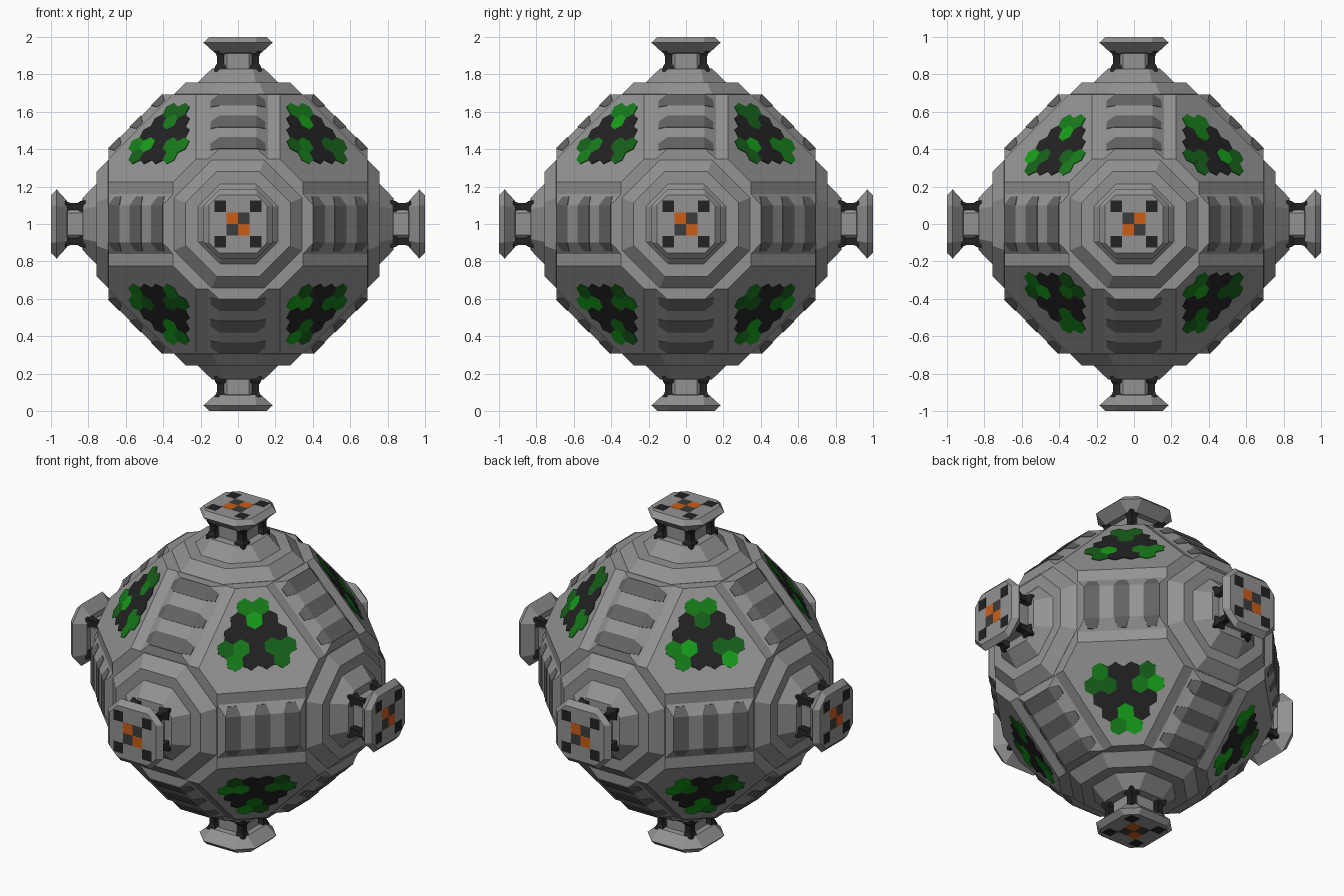
import bpy, bmesh, random
from itertools import permutations, product
from math import sqrt, sin, cos, pi
from mathutils import Matrix, Vector

if "Cube" in bpy.data.objects:
    bpy.data.objects.remove(bpy.data.objects["Cube"])

random.seed(4)
CENTRE = Vector((0, 0, 1))
X, Y, Z = Vector((1, 0, 0)), Vector((0, 1, 0)), Vector((0, 0, 1))


def material(name, r, g, b):
    m = bpy.data.materials.new(name)
    m.diffuse_color = (r, g, b, 1)
    m.use_nodes = True
    m.node_tree.nodes["Principled BSDF"].inputs["Base Color"].default_value = m.diffuse_color
    return m


GREY = material("hull_grey", .29, .29, .29)
RIB = material("rib_grey", .125, .125, .125)
DARK = material("dark_grey", .045, .045, .045)
BLACK = material("black", .016, .016, .016)
ORANGE = material("orange", .6, .11, .008)
GREENS = [material("green_%d" % i, .008, g, .01) for i, g in enumerate((.12, .2, .34))]


def frame(x, z):
    """Matrix about the body centre with the given local x and z directions."""
    x, z = x.normalized(), z.normalized()
    y = z.cross(x)
    m = Matrix((x, y, z)).transposed().to_4x4()
    m.translation = CENTRE
    return m


def hull(bm, m, points, mat=0):
    vs = [bm.verts.new(m @ Vector(p)) for p in points]
    res = bmesh.ops.convex_hull(bm, input=vs)
    for f in res["geom"]:
        if isinstance(f, bmesh.types.BMFace):
            f.material_index = mat


def box(bm, m, x0, x1, y0, y1, z0, z1, mat=0):
    hull(bm, m, list(product((x0, x1), (y0, y1), (z0, z1))), mat)


def loft(bm, m, rings):
    """Skin a stack of equal-sized rings and cap both ends."""
    loops = [[bm.verts.new(m @ Vector(p)) for p in ring] for ring in rings]
    n = len(loops[0])
    for a, b in zip(loops, loops[1:]):
        for i in range(n):
            bm.faces.new((a[i], a[(i + 1) % n], b[(i + 1) % n], b[i]))
    bm.faces.new(loops[0][::-1])
    bm.faces.new(loops[-1])


def octagon(r, h, z):
    return [(r, -h, z), (r, h, z), (h, r, z), (-h, r, z),
            (-r, h, z), (-r, -h, z), (-h, -r, z), (h, -r, z)]


def finish(bm, name, mats):
    bmesh.ops.dissolve_limit(bm, angle_limit=.005, verts=bm.verts, edges=bm.edges,
                             delimit={'MATERIAL'})
    bmesh.ops.recalc_face_normals(bm, faces=bm.faces)
    me = bpy.data.meshes.new(name)
    bm.to_mesh(me)
    bm.free()
    for mat in mats:
        me.materials.append(mat)
    ob = bpy.data.objects.new(name, me)
    bpy.context.collection.objects.link(ob)


# Main hull: cube, octahedron and edge faces in one convex solid
bm = bmesh.new()
pts = [[a * s for a, s in zip(p, signs)]
       for p in permutations((.225, .347, .693)) for signs in product((1, -1), repeat=3)]
hull(bm, Matrix.Translation(CENTRE), pts)
finish(bm, "hull", [GREY])

# Raised panels with ribs on the twelve edges
panels, ribs = bmesh.new(), bmesh.new()
H0, H1 = 1.04 / sqrt(2), 1.095 / sqrt(2)
for a, b in ((X, Y), (Y, Z), (Z, X)):
    for s, t in product((1, -1), repeat=2):
        m = frame(a * s - b * t, a * s + b * t)
        hull(panels, m,
             [(u * .244, v * .16, H0) for u in (1, -1) for v in (1, -1)] +
             [(u * .205, v * .10, H1) for u in (1, -1) for v in (1, -1)])
        h_end = H1 + (H0 - H1) * .048 / .06
        for c in (-.163, 0, .163):
            hull(ribs, m, [(c + u * w, v * y, h + d)
                           for w, y, h in ((.043, .1, H1), (.024, .148, h_end))
                           for u in (1, -1) for v in (1, -1) for d in (.003, -.015)])
finish(panels, "edge_panels", [GREY])
finish(ribs, "panel_ribs", [RIB])

# Hexagon tiles on the eight corner plates
tiles = bmesh.new()
R = .05
for sx, sy, sz in product((1, -1), repeat=3):
    n = Vector((sx, sy, sz))
    up = Vector((-sx, -sy, 2 * sz))
    m = frame(up.cross(n), n)
    up_sign = 1 if (m.to_3x3() @ Y).dot(up) > 0 else -1
    top = 1.265 / sqrt(3)
    for row in range(-4, 5):
        y = .5 + 1.5 * row
        for col in range(-5, 6):
            x = sqrt(3) * (col + (.5 if row % 2 == 0 else 0))
            d = sqrt(x * x + y * y)
            if d > 3.7:
                continue
            green = abs(d - 2) < .1 or d > 3.5
            ring = [(R * (x + sin(k * pi / 3)), up_sign * R * (y + 1 + cos(k * pi / 3)))
                    for k in range(6)]
            hull(tiles, m, [(p, q, top + h) for p, q in ring for h in (-.01, .004)],
                 random.randint(1, 3) if green else 0)
finish(tiles, "hexagon_tiles", [BLACK] + GREENS)

# Six docking ports: stepped collar, neck, flared cap, posts and markings
ports, posts, marks = bmesh.new(), bmesh.new(), bmesh.new()
PROFILE = [(.343, .14, .68), (.343, .14, .694), (.28, .115, .757), (.215, .095, .757),
           (.14, .08, .83), (.095, .06, .832), (.095, .06, .912), (.125, .09, .915),
           (.185, .1, .97), (.155, .1, .999)]
axes = [(Z.cross(d), d) for d in (X, -X, Y, -Y)] + [(Y, Z), (X, -Z)]
for x, z in axes:
    m = frame(x, z)
    loft(ports, m, [octagon(*p) for p in PROFILE])
    for u, v in product((1, -1), repeat=2):
        cx, cy = u * .094, v * .094
        loft(posts, m, [[(cx + i * w, cy + j * w, h)
                         for i, j in ((1, -1), (1, 1), (-1, 1), (-1, -1))]
                        for w, h in ((.032, .815), (.03, .84), (.018, .858),
                                     (.018, .895), (.03, .925))])
        box(marks, m, cx - .031, cx + .031, cy - .031, cy + .031, .985, 1.0, 0)
        box(marks, m, *sorted((0, u * .0625)), *sorted((0, v * .0625)), .985, 1.0,
            2 if u * v < 0 else 1)
finish(ports, "docking_ports", [GREY])
finish(posts, "port_posts", [BLACK])
finish(marks, "port_markings", [BLACK, DARK, ORANGE])
